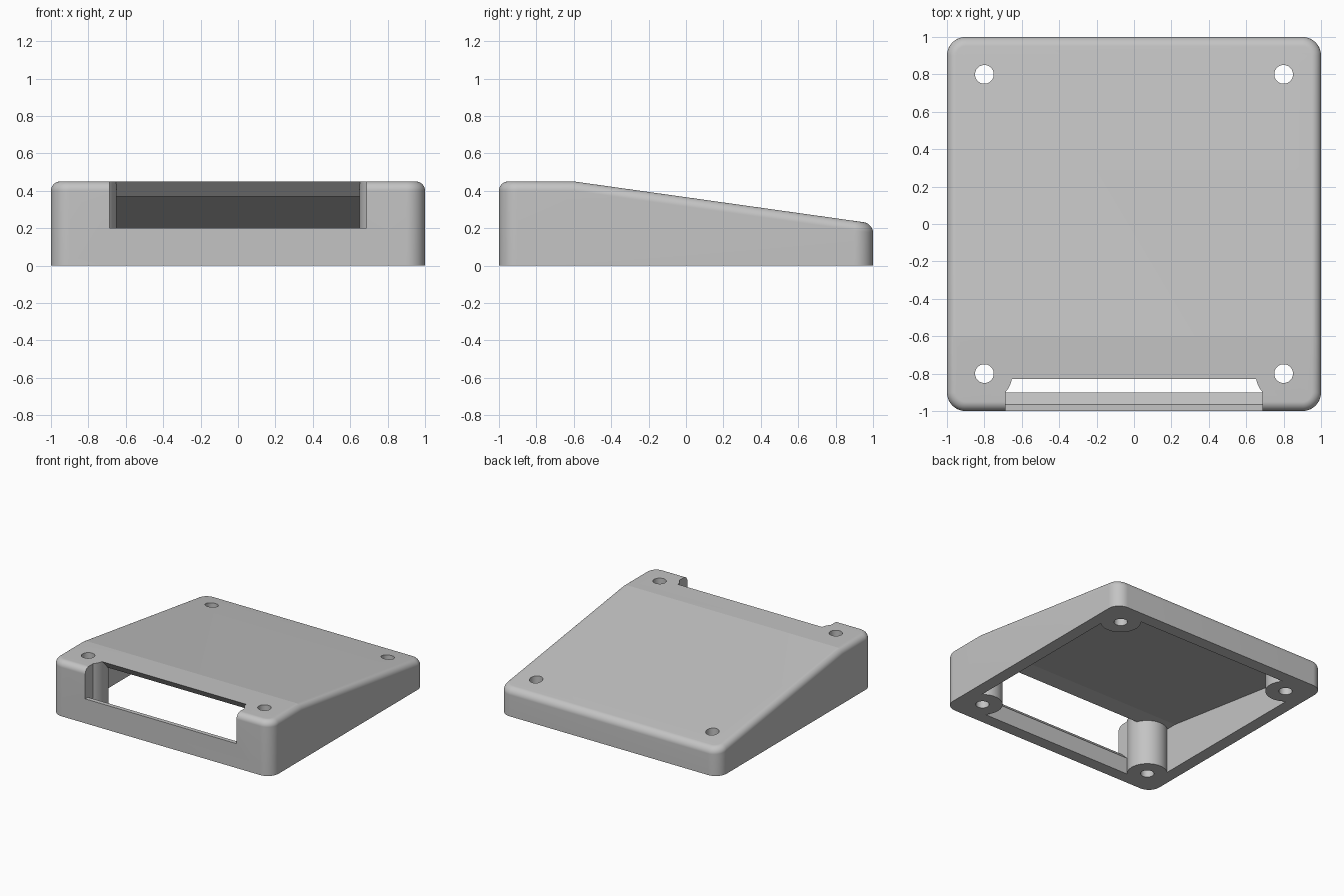
import bpy, bmesh, math
from mathutils import Matrix, Vector

cube = bpy.data.objects.get("Cube")
if cube:
    bpy.data.objects.remove(cube, do_unlink=True)

HEIGHT, BACK_HEIGHT, CREASE_Y = 0.45, 0.225, -0.6
WALL, ROOF = 0.1, 0.08
HOLE_AT, HOLE_R, POST_R = 0.8, 0.05, 0.15

grey = bpy.data.materials.new("light grey plastic")
grey.use_nodes = True
grey.diffuse_color = (0.55, 0.55, 0.55, 1)
grey.node_tree.nodes["Principled BSDF"].inputs["Base Color"].default_value = grey.diffuse_color


def make_object(name, bm):
    bmesh.ops.recalc_face_normals(bm, faces=bm.faces)
    mesh = bpy.data.meshes.new(name)
    bm.to_mesh(mesh)
    bm.free()
    mesh.materials.append(grey)
    obj = bpy.data.objects.new(name, mesh)
    bpy.context.collection.objects.link(obj)
    return obj


def prism(profile, half_width):
    """Side profile of (y, z) points extruded across x."""
    bm = bmesh.new()
    face = bm.faces.new([bm.verts.new((-half_width, y, z)) for y, z in profile])
    side = bmesh.ops.extrude_face_region(bm, geom=[face])["geom"]
    verts = [v for v in side if isinstance(v, bmesh.types.BMVert)]
    bmesh.ops.translate(bm, verts=verts, vec=(2 * half_width, 0, 0))
    bmesh.ops.recalc_face_normals(bm, faces=bm.faces)
    return bm


def corner_cylinders(name, radius):
    bm = bmesh.new()
    for sx in (-1, 1):
        for sy in (-1, 1):
            bmesh.ops.create_cone(
                bm, cap_ends=True, segments=64, radius1=radius, radius2=radius, depth=2,
                matrix=Matrix.Translation((sx * HOLE_AT, sy * HOLE_AT, 0)))
    return make_object(name, bm)


def subtract(target, cutter):
    mod = target.modifiers.new("cut", "BOOLEAN")
    mod.operation, mod.solver, mod.object = "DIFFERENCE", "EXACT", cutter
    bpy.context.view_layer.objects.active = target
    bpy.ops.object.modifier_apply(modifier=mod.name)


def round_edges(bm, test, radius):
    edges = [e for e in bm.edges if test(e)]
    bmesh.ops.bevel(bm, geom=edges, offset=radius, segments=16, profile=0.5,
                    affect="EDGES", clamp_overlap=True)


# Outer wedge: rounded upright corners, then a rounded top rim
bm = prism([(-1, 0), (1, 0), (1, BACK_HEIGHT), (CREASE_Y, HEIGHT), (-1, HEIGHT)], 1)
round_edges(bm, lambda e: abs((e.verts[0].co - e.verts[1].co).normalized().z) > 0.99, 0.1)
bm.normal_update()
round_edges(bm, lambda e: sum(f.normal.z > 0.5 for f in e.link_faces) == 1, 0.05)
case = make_object("wedge_case", bm)

# Hollow inside with a ceiling that follows the roof
slope = (HEIGHT - BACK_HEIGHT) / (1 - CREASE_Y)
inner = 1 - WALL
ceiling = HEIGHT - ROOF
inner_back = ceiling - slope * (inner - CREASE_Y)
cavity = make_object("cavity_cutter", prism(
    [(-inner, -0.2), (inner, -0.2), (inner, inner_back), (CREASE_Y, ceiling), (-inner, ceiling)], inner))

# Front window slot, sloping inward at 45 degrees
slot = make_object("window_cutter", prism(
    [(-1.1, 0.2), (-0.965, 0.2), (-0.85, 0.085), (-0.6, 0.085), (-0.6, 0.22),
     (-0.83, HEIGHT), (-0.83, 0.6), (-1.1, 0.6)], 0.687))

# Screw posts stay standing inside the hollow, each with a through hole
posts = corner_cylinders("post_keeper", POST_R)
holes = corner_cylinders("hole_cutter", HOLE_R)
for void in (cavity, slot):
    subtract(void, posts)
for void in (cavity, slot, holes):
    subtract(case, void)
for helper in (cavity, slot, posts, holes):
    bpy.data.objects.remove(helper, do_unlink=True)

# Smooth the fillets and posts, keep the roof crease crisp
bpy.ops.object.select_all(action="DESELECT")
case.select_set(True)
bpy.context.view_layer.objects.active = case
bpy.ops.object.shade_smooth_by_angle(angle=math.radians(7.5))
